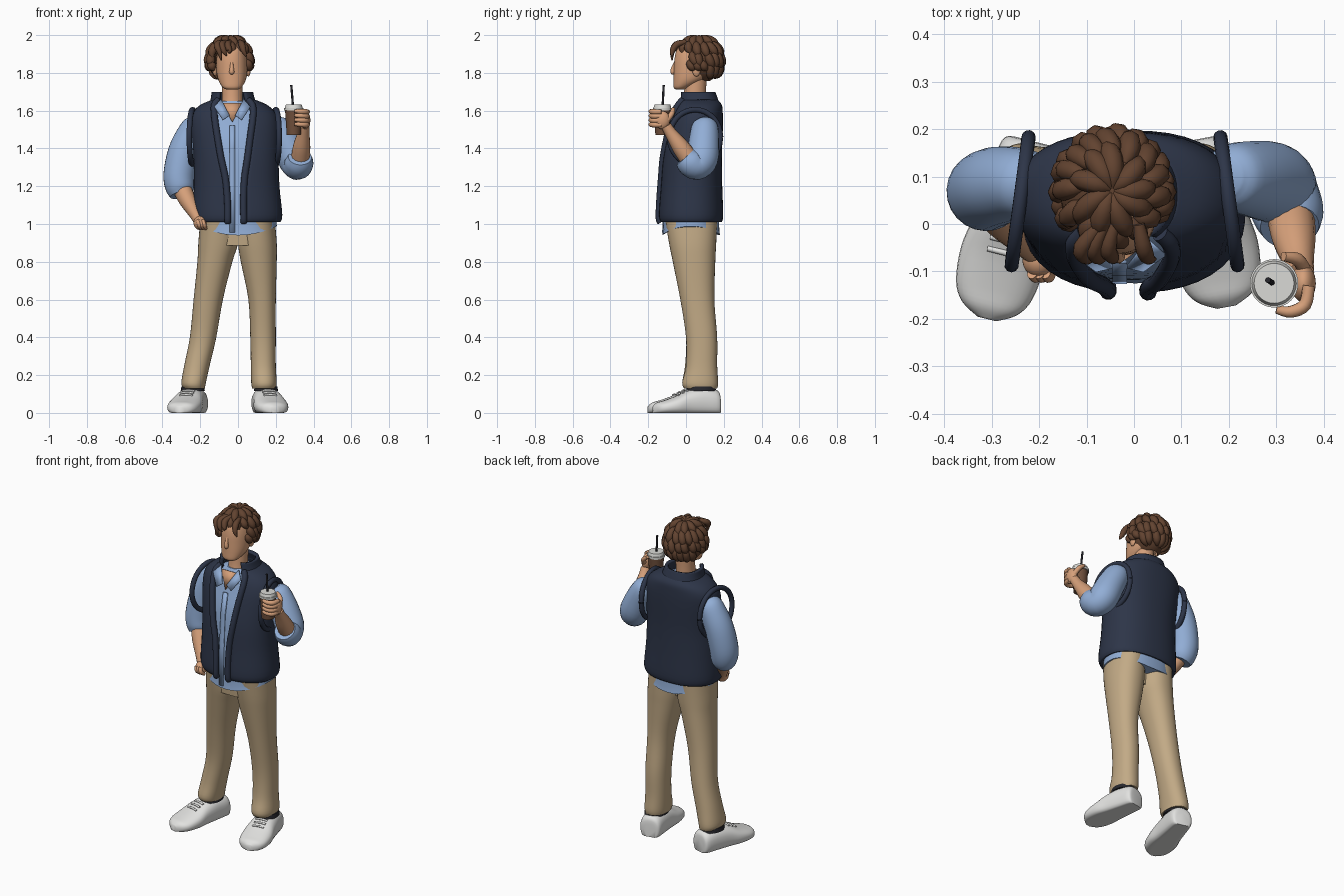
import bpy, bmesh, math, random
from mathutils import Vector, Matrix

if "Cube" in bpy.data.objects:
    bpy.data.objects.remove(bpy.data.objects["Cube"])
random.seed(4)
pi = math.pi

def mat(name, r, g, b):
    lin = lambda c: ((c / 255 + 0.055) / 1.055) ** 2.4 if c > 10 else c / 3295
    m = bpy.data.materials.new(name)
    m.diffuse_color = (lin(r), lin(g), lin(b), 1)
    m.use_nodes = True
    m.node_tree.nodes["Principled BSDF"].inputs["Base Color"].default_value = m.diffuse_color
    return m

SKIN = mat("skin", 214, 160, 122)
HAIR = mat("brown_hair", 98, 67, 48)
NAVY = mat("navy_vest", 45, 53, 72)
BLUE = mat("light_blue_shirt", 146, 174, 214)
KHAKI = mat("khaki", 194, 170, 134)
WHITE = mat("shoe_white", 226, 226, 224)
CUP = mat("coffee_brown", 112, 80, 60)
LID = mat("lid_grey", 218, 218, 214)
DARK = mat("dark", 38, 38, 44)

def finish(bm, name, m, angle=50):
    bmesh.ops.recalc_face_normals(bm, faces=bm.faces)
    me = bpy.data.meshes.new(name)
    bm.to_mesh(me)
    bm.free()
    me.materials.append(m)
    ob = bpy.data.objects.new(name, me)
    bpy.context.collection.objects.link(ob)
    bpy.context.view_layer.objects.active = ob
    ob.select_set(True)
    bpy.ops.object.shade_smooth_by_angle(angle=math.radians(angle))
    ob.select_set(False)
    return ob

def spline(rows, n=4):
    """Smooth in-between rows."""
    out, k = [], len(rows)
    for i in range(k - 1):
        a, b, c, d = rows[max(i - 1, 0)], rows[i], rows[i + 1], rows[min(i + 2, k - 1)]
        for j in range(n):
            t = j / n
            out.append([q + 0.5 * t * (r - p + t * (2*p - 5*q + 4*r - s + t * (3*(q - r) + s - p)))
                        for p, q, r, s in zip(a, b, c, d)])
    return out + [list(rows[-1])]

def add_skin(bm, rings, wrap=True, cap=True):
    vs = [[bm.verts.new(p) for p in r] for r in rings]
    n = len(vs[0])
    for a, b in zip(vs, vs[1:]):
        for i in range(n if wrap else n - 1):
            j = (i + 1) % n
            bm.faces.new((a[i], a[j], b[j], b[i]))
    if cap and wrap:
        bm.faces.new(vs[0])
        bm.faces.new(vs[-1])

def sp(c, e):
    return math.copysign(abs(c) ** (2 / e), c)

def body(name, rows, m, e=2.3, n=40, smooth=4, thick=0):
    """Stack of level rings (z, x0, x1, y0, y1 [, gap x left, gap x right])."""
    rings, gap = [], len(rows[0]) > 5
    for r in spline(rows, smooth):
        z, x0, x1, y0, y1 = r[:5]
        cx, cy, rx, ry = (x0 + x1) / 2, (y0 + y1) / 2, (x1 - x0) / 2, (y1 - y0) / 2
        a0, a1 = 0, 2 * pi * (n - 1) / n
        if gap:
            f = lambda x: math.asin(max(-1, min(1, math.copysign(abs((x - cx) / rx) ** (e / 2), x - cx))))
            a0, a1 = -pi / 2 + f(r[6]), 1.5 * pi + f(r[5])
        angs = [a0 + (a1 - a0) * i / (n - 1) for i in range(n)]
        rings.append([(cx + rx * sp(math.cos(a), e), cy + ry * sp(math.sin(a), e), z) for a in angs])
    bm = bmesh.new()
    add_skin(bm, rings, not gap)
    ob = finish(bm, name, m)
    if thick:
        s = ob.modifiers.new("thickness", "SOLIDIFY")
        s.thickness, s.offset = thick, -1
    return ob, rings

def tubes(name, paths, m, n=16, smooth=4, cap=True):
    """One object of swept round tubes; path rows are (x, y, z, radius)."""
    bm = bmesh.new()
    for path in paths:
        rows = spline(path, smooth)
        P = [Vector(r[:3]) for r in rows]
        nrm, rings = None, []
        for i, r in enumerate(rows):
            t = (P[min(i + 1, len(P) - 1)] - P[max(i - 1, 0)]).normalized()
            nrm = t.orthogonal() if nrm is None else nrm - t * nrm.dot(t)
            nrm.normalize()
            b = t.cross(nrm)
            rings.append([P[i] + max(r[3], .001) * (nrm * math.cos(2*pi*k/n) + b * math.sin(2*pi*k/n)) for k in range(n)])
        add_skin(bm, rings, True, cap)
    return finish(bm, name, m)

def ball(name, c, r, m, cut=None):
    bm = bmesh.new()
    bmesh.ops.create_uvsphere(bm, u_segments=32, v_segments=20, radius=1,
                              matrix=Matrix.Translation(c) @ Matrix.Diagonal((*r, 1)))
    if cut:
        bmesh.ops.delete(bm, geom=[f for f in bm.faces if cut(f.calc_center_median())], context="FACES")
    return finish(bm, name, m)

def plate(name, pts, m, t=0.008):
    bm = bmesh.new()
    bm.faces.new([bm.verts.new(p) for p in pts])
    ob = finish(bm, name, m)
    s = ob.modifiers.new("thickness", "SOLIDIFY")
    s.thickness, s.offset = t, 0

# Trousers
body("left_trouser_leg", [(1.02, -.2, 0, -.11, .165), (.9, -.21, 0, -.09, .16), (.8, -.215, -.03, -.07, .155),
     (.6, -.235, -.08, -.03, .15), (.4, -.255, -.115, 0, .16), (.25, -.285, -.15, -.005, .165),
     (.16, -.3, -.17, -.02, .17), (.13, -.29, -.175, -.01, .165)], KHAKI, 2.2)
body("right_trouser_leg", [(1.02, 0, .195, -.11, .165), (.9, 0, .205, -.09, .16), (.8, .015, .205, -.07, .155),
     (.6, .055, .2, -.03, .15), (.4, .065, .2, 0, .165), (.25, .068, .2, 0, .165),
     (.16, .07, .205, -.02, .17), (.13, .075, .2, -.01, .165)], KHAKI, 2.2)
body("trouser_crotch", [(.885, -.075, .065, -.08, .09), (.97, -.075, .065, -.085, .1)], KHAKI, 8)

# Shoes: sections from heel to toe (distance, half width, height)
SECT = [(0, .04, .08), (.015, .062, .12), (.1, .072, .135), (.18, .08, .122), (.25, .09, .09),
        (.32, .083, .066), (.36, .06, .054), (.383, .02, .035)]
for side, heel, toe in (("left", (-.215, .175), (-.31, -.2)), ("right", (.13, .178), (.195, -.175))):
    h = Vector((*heel, 0))
    d = Vector((*toe, 0)) - h
    k = d.length / .383
    d.normalize()
    u = Vector((-d.y, d.x, 0))
    rings = [[h + d * s * k + u * w * sp(math.cos(a), 2.4) + Vector((0, 0, max(0, hh * (.42 + .58 * sp(math.sin(a), 2.4)))))
              for a in [2 * pi * i / 28 for i in range(28)]] for s, w, hh in spline(SECT)]
    bm = bmesh.new()
    add_skin(bm, rings)
    finish(bm, side + "_shoe", WHITE)
    tubes(side + "_laces", [[tuple(h + d * s * k + u * x + Vector((0, 0, z - abs(x) * .12))) + (.006,) for x in (-.035, 0, .035)]
          for s, z in ((.19, .12), (.215, .109), (.24, .097))], WHITE, 8)
    c = h + d * .1
    body(side + "_shoe_opening", [(.115, c.x - .064, c.x + .064, c.y - .08, c.y + .08),
         (.14, c.x - .06, c.x + .06, c.y - .07, c.y + .075)], DARK, 2)

# Shirt body with a wavy hem
shirt, _ = body("shirt_body", [(.94, -.2, .205, -.125, .18), (1.0, -.205, .205, -.12, .175), (1.2, -.21, .2, -.115, .17),
     (1.4, -.22, .195, -.1, .17), (1.53, -.22, .185, -.065, .17), (1.6, -.17, .13, -.045, .16),
     (1.65, -.1, .045, -.02, .12)], BLUE)
for v in shirt.data.vertices:
    if v.co.z < .99:
        v.co.z += (.99 - v.co.z) * min(1, (v.co.x / .21) ** 2)
plate("shirt_placket", [(-.045, -.122, .955), (-.015, -.122, .955), (-.015, -.117, 1.2), (-.015, -.104, 1.4),
      (-.015, -.08, 1.52), (-.045, -.08, 1.52), (-.045, -.104, 1.4), (-.045, -.117, 1.2)], BLUE)
plate("chest_opening", [(-.085, -.04, 1.64), (.025, -.04, 1.64), (-.03, -.08, 1.54)], SKIN)
for s in (-1, 1):
    X = lambda x: -.03 + s * x
    plate("shirt_collar", [(X(.06), -.035, 1.66), (X(.015), -.09, 1.575), (X(.05), -.098, 1.55), (X(.095), -.065, 1.62)], BLUE)

# Vest shell, collar, front edge bands, armhole rings
_, rings = body("vest_body", [(1.01, -.23, .225, -.135, .19, -.055, .03), (1.05, -.24, .235, -.145, .197, -.055, .03),
     (1.2, -.235, .22, -.135, .192, -.06, .03), (1.35, -.235, .215, -.125, .19, -.09, .05),
     (1.5, -.25, .217, -.098, .195, -.115, .07), (1.58, -.245, .203, -.075, .195, -.125, .08),
     (1.63, -.2, .155, -.055, .19, -.125, .075), (1.66, -.13, .085, -.035, .165, -.1, .05)], NAVY, thick=.02)
tubes("vest_front_bands", [[(*r[i], .018) for r in rings[::3]] for i in (0, -1)], NAVY, 12)
body("vest_collar", [(1.61, -.16, .11, -.05, .185, -.12, .06), (1.66, -.145, .09, -.045, .17, -.105, .045),
     (1.7, -.14, .08, -.04, .155, -.1, .035)], NAVY, thick=.02)
for name, cx, s in (("left", -.24, 1), ("right", .2, -1)):
    tubes(name + "_armhole_band", [[(cx + s * .018 * math.cos(a) * 1, .048 + .135 * math.cos(a), 1.46 + .145 * math.sin(a), .015)
          if s > 0 else (cx - .018 * math.cos(a), .048 + .135 * math.cos(a), 1.46 + .145 * math.sin(a), .015)
          for a in [2 * pi * i / 16 for i in range(17)]]], NAVY, 10, 3, False)

# Sleeves and rolled cuffs
tubes("left_sleeve", [[(-.2, .085, 1.55, .04), (-.22, .085, 1.52, .068), (-.25, .085, 1.47, .077), (-.288, .08, 1.38, .083),
      (-.312, .07, 1.26, .083), (-.307, .06, 1.19, .076), (-.3, .05, 1.155, .06)]], BLUE, 24)
tubes("right_sleeve", [[(.19, .1, 1.55, .04), (.205, .1, 1.52, .068), (.25, .095, 1.44, .08), (.295, .085, 1.345, .085),
      (.315, .055, 1.31, .077), (.325, .02, 1.33, .075), (.328, -.005, 1.355, .062)]], BLUE, 24)

# Forearms and hands
tubes("left_forearm", [[(-.302, .05, 1.2, .05), (-.27, .01, 1.13, .046), (-.225, -.04, 1.05, .032), (-.205, -.06, 1.01, .028)]], SKIN)
ball("left_hand", (-.2, -.075, 1.005), (.035, .038, .037), SKIN)
tubes("left_fingers", [[(-.215 + .014 * i, -.105, 1.02, .011), (-.205 + .013 * i, -.112, .995, .012), (-.195 + .012 * i, -.09, .975, .009)]
      for i in range(3)], SKIN, 10)
tubes("right_forearm", [[(.33, .02, 1.34, .05), (.337, -.03, 1.41, .046), (.347, -.08, 1.48, .032), (.352, -.105, 1.52, .028)]], SKIN)
ball("right_palm", (.357, -.125, 1.55), (.026, .04, .048), SKIN)
tubes("right_fingers", [[(.368, -.13, z, .013), (.36, -.17, z, .014), (.33, -.185, z + .002, .013), (.3, -.18, z + .004, .009)]
      for z in (1.525, 1.548, 1.571, 1.594)], SKIN, 10)
tubes("right_thumb", [[(.36, -.1, 1.55, .015), (.345, -.075, 1.585, .014), (.315, -.068, 1.61, .01)]], SKIN, 10)

# Drink cup, lid and straw
def disc(name, z0, z1, r0, r1, m):
    x, y = .295, -.125
    body(name, [(z0, x - r0, x + r0, y - r0, y + r0), (z1, x - r1, x + r1, y - r1, y + r1)], m, 2, 32, 1)
disc("cup", 1.47, 1.605, .037, .046, CUP)
disc("cup_lid_rim", 1.6, 1.615, .051, .051, LID)
disc("cup_lid_top", 1.615, 1.632, .047, .042, LID)
tubes("straw", [[(.293, -.125, 1.6, .006), (.282, -.118, 1.735, .006)]], DARK, 10)

# Neck, head, ears, nose
body("neck", [(1.58, -.1, .04, -.04, .12), (1.65, -.085, .025, -.015, .105), (1.78, -.085, .025, -.005, .11)], SKIN, 2)
body("head", [(1.712, -.06, .0, -.055, -.005), (1.725, -.083, .02, -.066, .02), (1.765, -.105, .042, -.066, .1),
     (1.82, -.115, .05, -.064, .15), (1.88, -.113, .048, -.06, .17), (1.93, -.1, .035, -.045, .16),
     (1.965, -.07, .005, 0, .12)], SKIN, 2.2)
tubes("nose", [[(-.033, -.055, 1.86, .006), (-.033, -.068, 1.825, .011), (-.033, -.068, 1.803, .014), (-.033, -.06, 1.795, .005)]], SKIN, 12)
for s in (-1, 1):
    ball("ear", (-.033 + s * .088, .055, 1.815), (.012, .022, .034), SKIN)

# Hair: a cap with the face cut away, covered in layered locks
C, R = Vector((-.046, .07, 1.865)), Vector((.11, .118, .122))
ball("hair_cap", C, R, HAIR, lambda p: (p.y < .035 and p.z < 1.915) or p.z < 1.76)
def on_head(a, t, k=1):
    return C + Vector((R.x * math.sin(t) * math.cos(a), R.y * math.sin(t) * math.sin(a), R.z * math.cos(t))) * k
locks = []
for layer, (t0, t1, num) in enumerate(((.05, .95, 9), (.6, 1.45, 15), (1.15, 1.85, 18), (1.55, 2.4, 18))):
    for i in range(num):
        a = 2 * pi * (i + .5 * (layer % 2)) / num + random.uniform(-.1, .1)
        s = math.sin(a)
        lim = 1.25 if s < -.55 else (2.0 if s < .1 else 2.45)
        if t0 > lim - .2:
            continue
        end, sw = min(t1 + random.uniform(-.05, .1), lim), random.uniform(.12, .35)
        locks.append([(*on_head(a + sw * f * f, t0 + (end - t0) * f, kk), r)
                      for f, kk, r in ((0, .93, .008), (.3, 1.0, .021), (.7, 1.03, .022), (1, 1.02, .005))])
tubes("hair_locks", locks, HAIR, 8, 3)
tubes("hair_fringe", [[(-.07 + d, 0, 1.965, .012), (x - .01, -.05, 1.95, .018), (x, -.072, 1.915, .014), (x + b, -.074, z, .003)]
      for d, x, b, z in ((0, -.1, .012, 1.865), (.01, -.075, .015, 1.89), (.08, .03, .015, 1.885), (.03, -.045, -.012, 1.915))], HAIR, 10)
